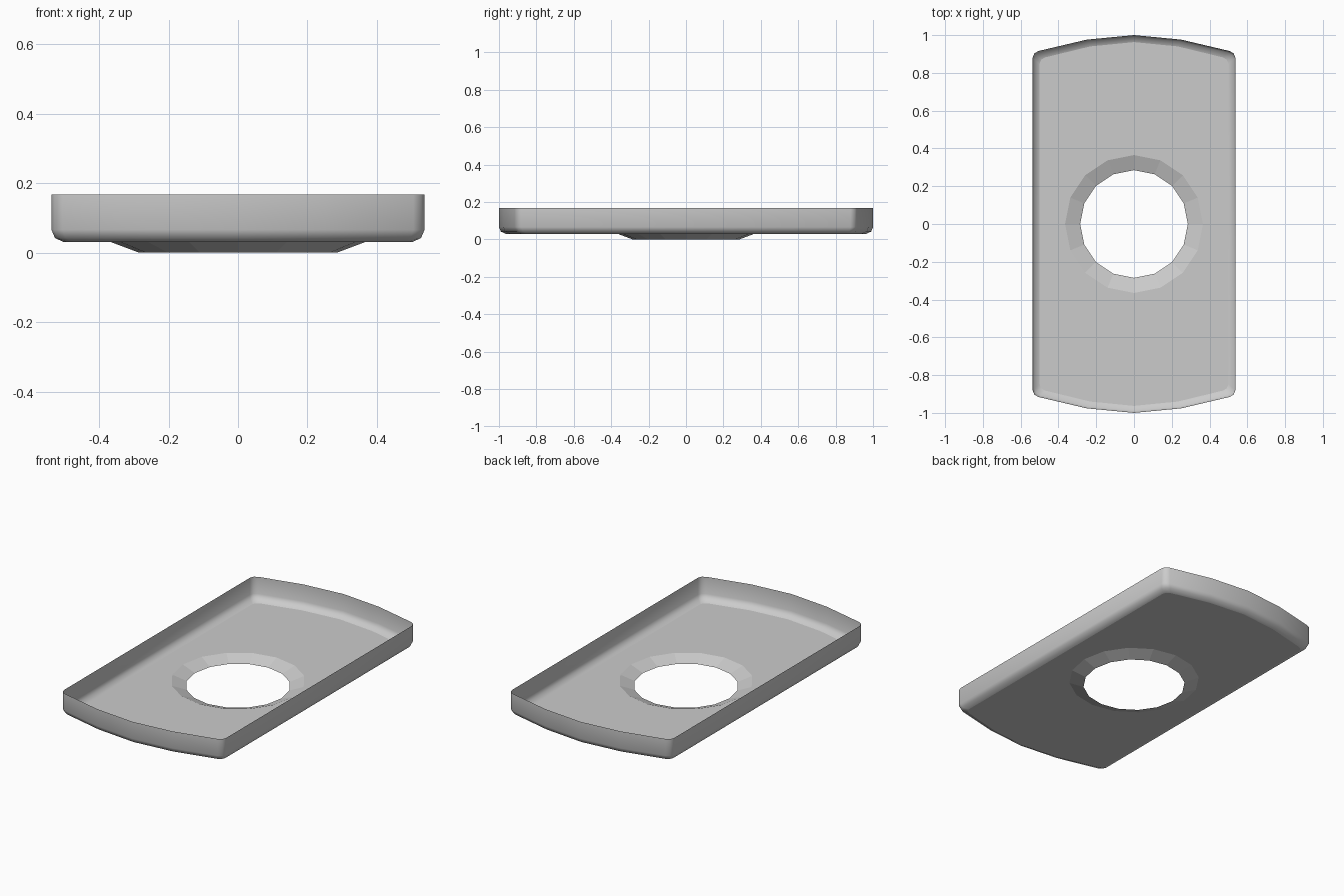
import bpy, bmesh, math

cube = bpy.data.objects.get("Cube")
if cube:
    bpy.data.objects.remove(cube)

GREY = (0.6, 0.6, 0.6, 1)
mat = bpy.data.materials.new("plain grey")
mat.use_nodes = True
mat.diffuse_color = GREY
mat.node_tree.nodes["Principled BSDF"].inputs["Base Color"].default_value = GREY

HALF_W, HALF_L, FLOOR_Z = 0.537, 1.0, 0.03

# Quarter outline from the end centre to the side, mirrored all round
quarter = [(0, 1), (0.25, 0.976), (0.505, 0.916), (0.528, 0.903), (HALF_W, 0.88)]
half = quarter + [(x, -y) for x, y in reversed(quarter)]
outline = half + [(-x, y) for x, y in reversed(half[1:-1])]

bm = bmesh.new()


def add_loop(points, z):
    verts = [bm.verts.new((x, y, z)) for x, y in points]
    return verts, [bm.edges.new((a, b)) for a, b in zip(verts, verts[1:] + verts[:1])]


def bridge(lower, upper, smooth):
    n = len(lower)
    for i in range(n):
        j = (i + 1) % n
        face = bm.faces.new((lower[i], lower[j], upper[j], upper[i]))
        face.smooth = smooth


def circle(radius, sides=16):
    return [(radius * math.sin(math.tau * i / sides),
             radius * math.cos(math.tau * i / sides)) for i in range(sides)]


# Upright wall curving in to the floor: (inset, height)
rings = []
for inset, z in [(0, 0.167), (0, 0.066), (0.01, 0.042), (0.037, FLOOR_Z)]:
    sx, sy = 1 - inset / HALF_W, 1 - inset / HALF_L
    rings.append(add_loop([(x * sx, y * sy) for x, y in outline], z))
for (upper, _), (lower, _) in zip(rings, rings[1:]):
    bridge(lower, upper, True)

# Sloping collar around the open hole
rim, rim_edges = add_loop(circle(0.365), FLOOR_Z)
lip, _ = add_loop(circle(0.285), 0)
bridge(lip, rim, False)

# Flat floor between the wall and the collar
bmesh.ops.triangle_fill(bm, edges=rings[-1][1] + rim_edges,
                        use_beauty=True, normal=(0, 0, 1))
bmesh.ops.recalc_face_normals(bm, faces=bm.faces)
bm.normal_update()

# Normals face into the tray
if sum(f.normal.z * f.calc_area() for f in bm.faces) < 0:
    bmesh.ops.reverse_faces(bm, faces=bm.faces)

mesh = bpy.data.meshes.new("tray")
bm.to_mesh(mesh)
bm.free()
mesh.materials.append(mat)
tray = bpy.data.objects.new("tray", mesh)
bpy.context.collection.objects.link(tray)
